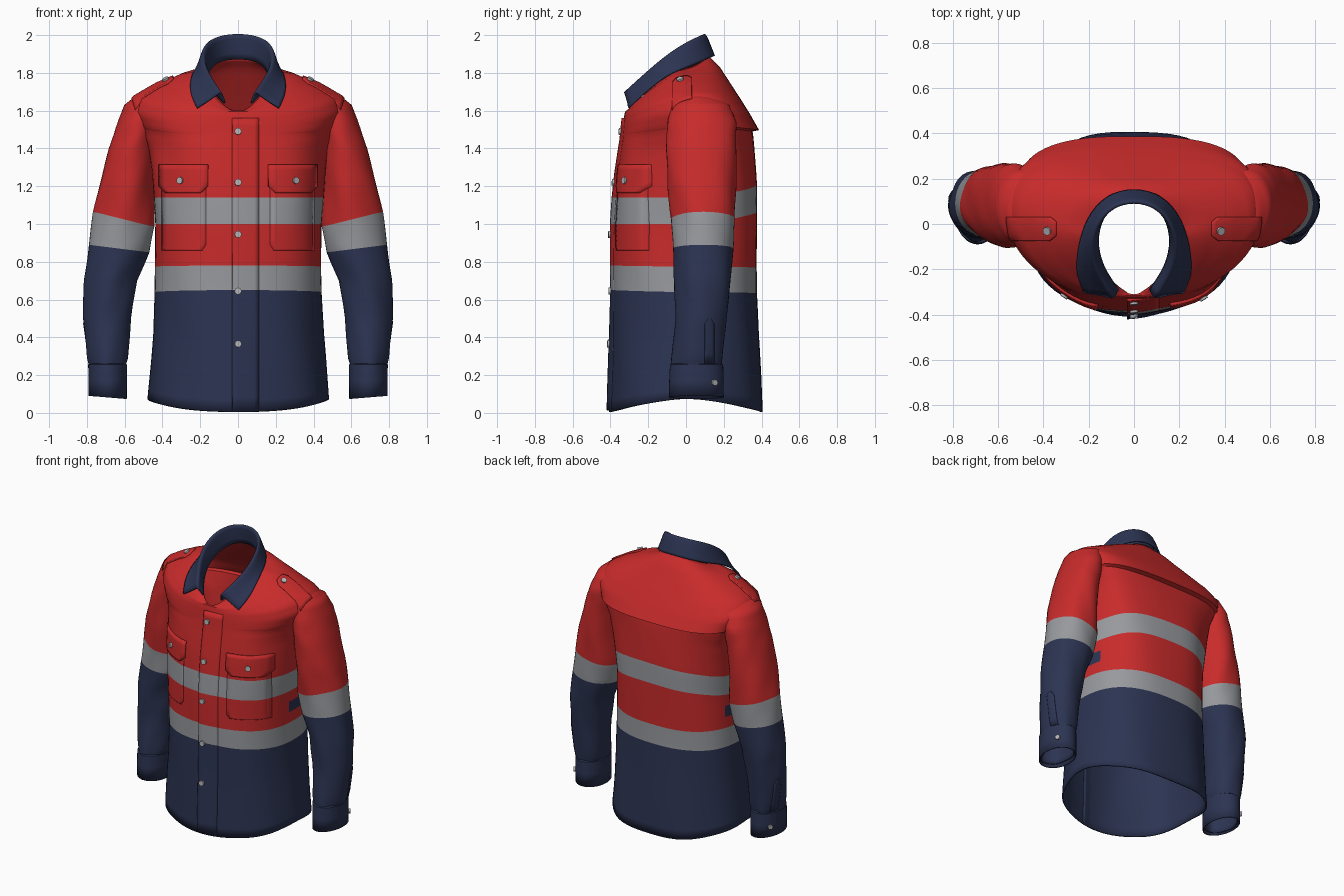
import bpy, bmesh, math
from mathutils import Vector
from mathutils.bvhtree import BVHTree

if "Cube" in bpy.data.objects:
    bpy.data.objects.remove(bpy.data.objects["Cube"])

def material(name, rgb):
    m = bpy.data.materials.new(name)
    m.diffuse_color = (*rgb, 1)
    m.use_nodes = True
    m.node_tree.nodes["Principled BSDF"].inputs["Base Color"].default_value = m.diffuse_color
    return m

MATS = [material("red cloth", (.58, .024, .024)), material("navy cloth", (.025, .034, .084)),
        material("grey reflective tape", (.31, .32, .34)), material("silver button", (.46, .46, .48))]
RED, NAVY, GREY, SILVER = range(4)

def finish(ob, thick=0, offset=-1, subsurf=0, angle=40):
    if subsurf:
        s = ob.modifiers.new("smooth", 'SUBSURF')
        s.levels = s.render_levels = subsurf
        s.boundary_smooth = 'PRESERVE_CORNERS'
    if thick:
        s = ob.modifiers.new("cloth", 'SOLIDIFY')
        s.thickness, s.offset = thick, offset
    bpy.ops.object.select_all(action='DESELECT')
    ob.select_set(True)
    bpy.context.view_layer.objects.active = ob
    bpy.ops.object.shade_smooth_by_angle(angle=math.radians(angle))
    return ob

def sheet(name, rows, mat, closed=True, flip=False, keep=None, face_dir=None):
    """Skin rows of points; mat(row index, face centre) gives the colour."""
    bm = bmesh.new()
    vs = [[bm.verts.new(p) for p in r] for r in rows]
    n = len(rows[0])
    for i in range(len(rows) - 1):
        for j in range(n if closed else n - 1):
            k = (j + 1) % n
            q = [vs[i][j], vs[i][k], vs[i + 1][k], vs[i + 1][j]]
            c = sum((v.co for v in q), Vector()) / 4
            if keep and not keep(c):
                continue
            f = bm.faces.new(q[::-1] if flip else q)
            f.material_index = mat(i, c)
    bm.normal_update()
    if face_dir and sum(f.normal.dot(face_dir) for f in bm.faces) < 0:
        bmesh.ops.reverse_faces(bm, faces=bm.faces[:])
    bmesh.ops.delete(bm, geom=[v for v in bm.verts if not v.link_faces], context='VERTS')
    me = bpy.data.meshes.new(name)
    bm.to_mesh(me)
    bm.free()
    for m in MATS:
        me.materials.append(m)
    ob = bpy.data.objects.new(name, me)
    bpy.context.collection.objects.link(ob)
    return ob

def blend(rows, sub):
    out = []
    for a, b in zip(rows, rows[1:]):
        out += [[x + (y - x) * k / sub for x, y in zip(a, b)] for k in range(sub)]
    return out + [list(rows[-1])]

# Torso: half width, front y, back y, centre y, z at front, side, back, then front and back squareness
body = [(.48, -.405, .41, 0, .005, .075, .005, .93, .85), (.468, -.40, .40, 0, .2, .22, .2, .92, .85),
        (.452, -.395, .385, 0, .42, .42, .42, .9, .82), (.442, -.39, .375, 0, .65, .64, .635, .85, .8),
        (.44, -.39, .375, 0, .78, .775, .77, .83, .8), (.44, -.388, .378, 0, 1.0, 1.0, 1.06, .8, .78),
        (.45, -.38, .376, .01, 1.14, 1.14, 1.20, .8, .75), (.46, -.368, .368, .03, 1.27, 1.28, 1.3, .8, .72),
        (.475, -.353, .36, .05, 1.38, 1.40, 1.40, .82, .68), (.515, -.339, .352, .07, 1.47, 1.51, 1.49, .86, .64),
        (.522, -.338, .386, .07, 1.475, 1.52, 1.497, .86, .66), (.565, -.333, .34, .075, 1.53, 1.61, 1.58, .93, .7),
        (.535, -.328, .29, .05, 1.57, 1.682, 1.66, .95, .76), (.43, -.323, .235, .02, 1.595, 1.74, 1.745, .95, .82),
        (.30, -.315, .18, -.02, 1.60, 1.795, 1.83, .95, .88), (.175, -.31, .125, -.06, 1.595, 1.815, 1.885, 1.15, .85)]
SUB, N = 3, 72
body_mat = [NAVY] * 3 + [GREY, RED, GREY] + [RED] * 9

def spow(v, e):
    return math.copysign(abs(v) ** e, v)

rings = []
for hw, yf, yb, yc, zf, zs, zb, ef, eb in blend(body, SUB):
    ring = []
    for j in range(N):
        t = 2 * math.pi * j / N
        c, s = math.cos(t), math.sin(t)
        depth, e = ((yb - yc), eb) if s > 0 else ((yc - yf), ef)
        z = zs + ((zb if s > 0 else zf) - zs) * abs(s) ** 1.4
        fold = 1 + .010 * math.sin(7 * t + 4 * zs) * math.sin(3 * zs + 1) * (1 if zs < 1.5 else .3)
        ring.append(Vector((hw * spow(c, e) * fold, yc + depth * spow(s, e) * fold, z)))
    rings.append(ring)

def torso_mat(i, c):
    if abs(c.x) > .40 and -.07 < c.y < .17 and .84 < c.z < .95:   # navy underarm patch
        return NAVY
    return body_mat[i // SUB]

torso = sheet("shirt_body", rings, torso_mat)

def tree(obs):
    vs, fs = [], []
    for o in obs:
        b = len(vs)
        vs += [v.co.copy() for v in o.data.vertices]
        fs += [[b + k for k in p.vertices] for p in o.data.polygons]
    return BVHTree.FromPolygons(vs, fs)

body_tree = tree([torso])

def height_over_body(p):
    loc, nor, _, _ = body_tree.find_nearest(p)
    return (p - loc).dot(nor), nor

# Sleeves: centre x, centre y, z, radius x, radius y, rise towards the outside
arm = [(.69, .055, .10, .092, .135, 0), (.69, .055, .24, .094, .132, 0), (.69, .06, .29, .108, .135, 0),
       (.692, .08, .5, .127, .135, 0), (.675, .09, .7, .14, .15, 0), (.63, .092, .87, .16, .16, .02),
       (.605, .092, 1.025, .162, .168, .04), (.59, .085, 1.2, .142, .182, .02),
       (.56, .082, 1.4, .124, .186, 0), (.525, .085, 1.54, .112, .182, 0),
       (.49, .075, 1.63, .112, .155, 0), (.45, .05, 1.672, .10, .11, 0), (.42, .04, 1.69, .05, .07, 0)]
arm_mat = [NAVY] * 5 + [GREY] + [RED] * 6

def tube(rows, sgn, fold, n=40):
    out = []
    for cx, cy, z, rx, ry, tilt in rows:
        ring = []
        for j in range(n):
            t = 2 * math.pi * j / n
            w = 1 + fold * math.sin(5 * t + 9 * z) * math.sin(7 * z) * (z < 1.5)
            ring.append(Vector((sgn * (cx + rx * math.cos(t) * w), cy + ry * math.sin(t) * w,
                                z + tilt * math.cos(t))))
        out.append(ring)
    return out

sleeves, cuffs = [], []
cuff = [(.69, .055, .082, .101, .145, .008), (.69, .055, .17, .102, .144, 0), (.69, .056, .255, .103, .141, 0),
        (.69, .056, .262, .094, .132, 0)]
for side, sgn in (("right", 1), ("left", -1)):
    sleeves.append(sheet(side + "_sleeve", tube(blend(arm, 4), sgn, .03), lambda i, c: arm_mat[i // 4],
                         flip=sgn < 0, keep=lambda c: height_over_body(c)[0] > -.02))
    cuffs.append(sheet(side + "_cuff", tube(cuff, sgn, 0), lambda i, c: NAVY, flip=sgn < 0))
shell = tree([torso] + sleeves + cuffs)
finish(torso, .01)
for o in sleeves + cuffs:
    finish(o, .008)

# Sewn-on plates and buttons are projected onto the cloth along one axis
def project(axis, u, v):
    o, d = {'front': ((u, -2, v), (0, 1, 0)), 'top': ((u, v, 3), (0, 0, -1)),
            'right': ((2, u, v), (-1, 0, 0)), 'left': ((-2, u, v), (1, 0, 0))}[axis]
    loc, nor, _, _ = shell.ray_cast(Vector(o), Vector(d))
    return loc, nor, Vector(d)

def front_mat(z):
    if 1.0 < z < 1.14 or .65 < z < .78:
        return GREY
    return RED if z > .65 else NAVY

def patch(name, axis, rows, off, mat, cols=8, sub=4, taper=0):
    """rows: (v, u start, u end); taper thins the plate towards u end"""
    pts, d = [], None
    for v, a, b in blend(rows, sub):
        line = []
        for k in range(cols + 1):
            loc, nor, d = project(axis, a + (b - a) * k / cols, v)
            line.append(loc - d * off * (1 - taper * k / cols))
        pts.append(line)
    ob = sheet(name, pts, lambda i, c: mat(c), closed=False, face_dir=-d)
    return finish(ob, off + .003)

def button(name, axis, u, v, lift, r=.018):
    loc, nor, d = project(axis, u, v)
    if nor.dot(d) > 0:
        nor = -nor
    bpy.ops.mesh.primitive_cylinder_add(vertices=16, radius=r, depth=.014, location=loc - d * lift + nor * .003)
    ob = bpy.context.object
    ob.name = name
    ob.rotation_euler = nor.to_track_quat('Z', 'Y').to_euler()
    ob.data.materials.append(MATS[SILVER])
    finish(ob)

red, navy = (lambda c: RED), (lambda c: NAVY)
patch("front_placket", 'front', [(z, -.03, .11) for z in (.014, .3, .65, .78, 1.0, 1.14, 1.4, 1.56)],
      .013, lambda c: front_mat(c.z), cols=6, taper=.98)
for i, z in enumerate((1.49, 1.22, .945, .645, .365)):
    button(f"front_button_{i + 1}", 'front', 0, z, .011)

for side, s in (("right", 1), ("left", -1)):
    # chest pocket with buttoned flap
    patch(side + "_pocket", 'front', [(z, s * a, s * .405) for z, a in
          ((.86, .19), (.89, .17), (1.0, .17), (1.14, .17), (1.28, .17))], .003, lambda c: front_mat(c.z))
    patch(side + "_pocket_flap", 'front', [(1.165, s * .20, s * .385), (1.20, s * .162, s * .42),
          (1.315, s * .16, s * .42)], .014, red)
    button(side + "_pocket_button", 'front', s * .305, 1.23, .014)
    # shoulder strap: rows run across y, so width varies along x
    patch(side + "_shoulder_strap", 'top', [(-.075, s * .37, s * .545), (-.055, s * .345, s * .555),
          (.01, s * .345, s * .565), (.03, s * .37, s * .565)], .011, red, cols=12)
    button(side + "_strap_button", 'top', s * .382, -.03, .011)
    # cuff opening and its button
    patch(side + "_sleeve_placket", side, [(.262, .10, .15), (.47, .10, .15), (.5, .12, .13)], .005, navy, cols=4)
    button(side + "_cuff_button", side, .15, .16, .002, .016)

# Collar: half outlines from centre back to front, mirrored
base = [(0, .118, 1.875), (.10, .09, 1.865), (.155, 0, 1.82), (.165, -.1, 1.765), (.135, -.2, 1.70), (.07, -.29, 1.64)]
fold = [(0, .098, 2.012), (.10, .07, 2.0), (.16, 0, 1.965), (.185, -.1, 1.9), (.165, -.2, 1.815), (.09, -.325, 1.70)]
leaf = [(0, .158, 1.895), (.12, .13, 1.88), (.205, .03, 1.83), (.238, -.08, 1.76), (.25, -.20, 1.675), (.215, -.295, 1.61)]

def shift(pts, k, dz):
    return [(x * k, y + (.015 if i < 2 else 0), z + dz) for i, (x, y, z) in enumerate(pts)]

outer_fold = shift(fold, 1.08, -.006)
middle = [tuple((p + q) / 2 for p, q in zip(a, b)) for a, b in zip(outer_fold, leaf)]
grid = []
for r, half in enumerate((base, fold, outer_fold, middle, leaf)):
    row = []
    for x, y, z in [(-x, y, z) for x, y, z in half[:0:-1]] + half:
        p = Vector((x, y, z))
        if r > 2:                      # rest the collar leaf on top of the cloth
            h, nor = height_over_body(p)
            if h < .016:
                p += nor * (.016 - h)
        row.append(p)
    grid.append(row)
finish(sheet("collar", grid, lambda i, c: NAVY, closed=False), .01, 0, subsurf=2, angle=60)
